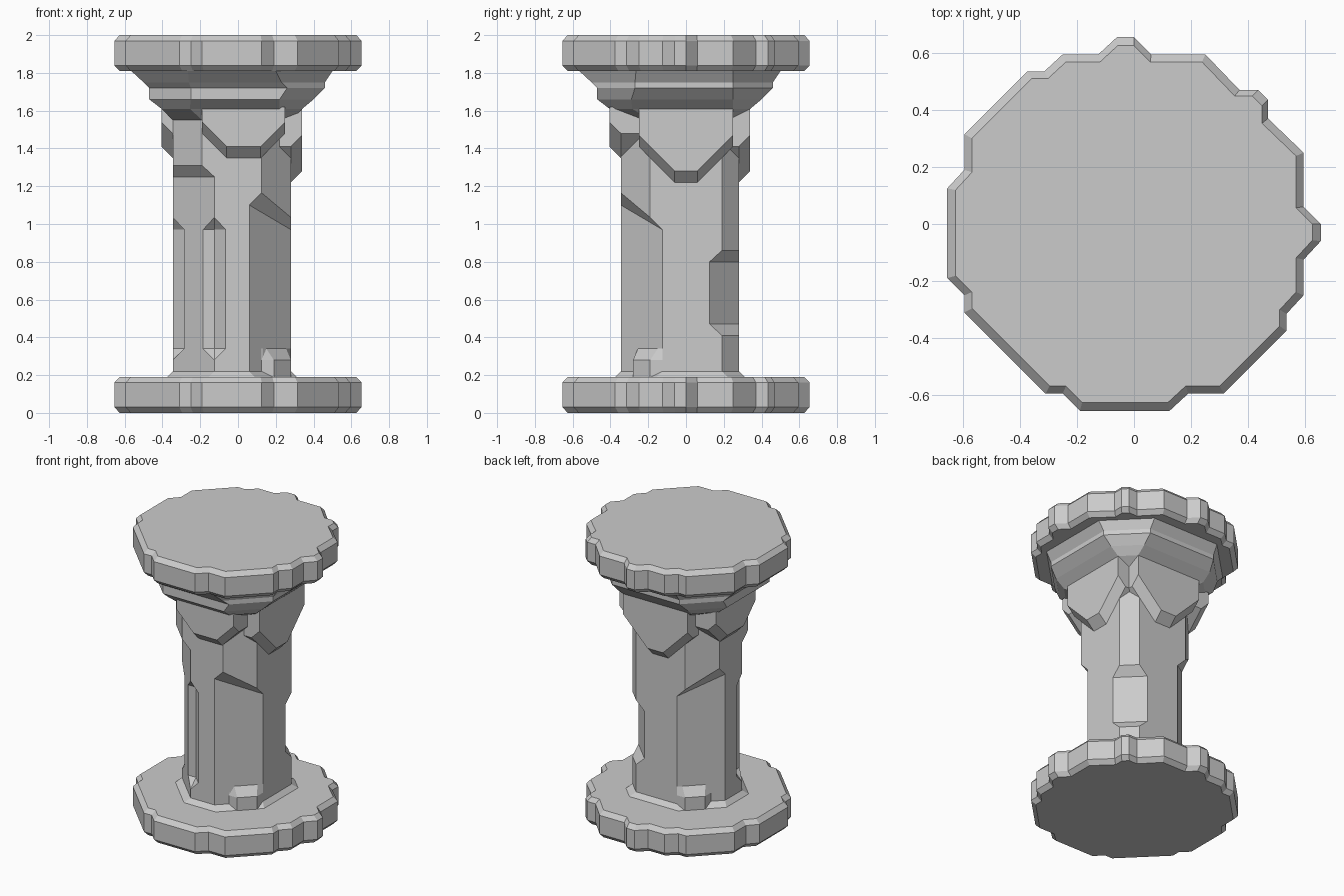
import bpy
import bmesh

if "Cube" in bpy.data.objects:
    bpy.data.objects.remove(bpy.data.objects["Cube"], do_unlink=True)

# One stone colour for everything
stone = bpy.data.materials.new("grey stone")
stone.use_nodes = True
GREY = (0.6, 0.6, 0.6, 1.0)
stone.diffuse_color = GREY
stone.node_tree.nodes["Principled BSDF"].inputs["Base Color"].default_value = GREY


def loft(name, rings):
    """Skin equal-length rings of points and cap both ends."""
    bm = bmesh.new()
    loops = [[bm.verts.new(p) for p in ring] for ring in rings]
    n = len(loops[0])
    for a, b in zip(loops, loops[1:]):
        for i in range(n):
            j = (i + 1) % n
            bm.faces.new((a[i], a[j], b[j], b[i]))
    bm.faces.new(loops[0])
    bm.faces.new(loops[-1])
    bmesh.ops.remove_doubles(bm, verts=bm.verts, dist=0.0005)
    bmesh.ops.recalc_face_normals(bm, faces=bm.faces)
    mesh = bpy.data.meshes.new(name)
    bm.to_mesh(mesh)
    bm.free()
    mesh.materials.append(stone)
    obj = bpy.data.objects.new(name, mesh)
    bpy.context.collection.objects.link(obj)
    return obj


def with_mirror(half):
    """Complete an outline that is symmetric about the x = y diagonal."""
    return half + [(p[1], p[0], *p[2:]) for p in reversed(half)]


# Notched round slabs at the foot and the top
outline = with_mirror([
    (.435, .47), (.37, .47), (.25, .595), (.06, .595), (0, .655), (-.06, .655),
    (-.125, .595), (-.25, .595), (-.315, .535), (-.375, .535), (-.595, .315),
    (-.595, .19), (-.655, .125), (-.655, -.19), (-.595, -.25), (-.595, -.31)])


def slab(name, z):
    steps = [(0, .955), (.03, 1), (.16, 1), (.19, .955)]
    loft(name, [[(x * s, y * s, z + h) for x, y in outline] for h, s in steps])


slab("base_slab", 0)
slab("top_slab", 1.81)


# Shaft: n and p are the reach to the minus and plus sides, then the corner
# chamfers; groove insets the front corner, tilt slants a side corner's step
def section(z, n, p, c_front, c_side, c_back, groove=0, tilt=0):
    f = c_front - n
    return with_mirror([
        (p - c_back, p, z), (c_side - n, p, z - tilt), (-n, p - c_side, z + tilt),
        (-n, f + groove, z), (groove - n, f, z), (groove - n, f - groove, z)])


N, P = .345, .28
loft("shaft", [
    section(.19, N + .03, P + .03, .22, .22, .09),
    section(.22, N, P, .22, .22, .09),
    section(.28, N, P, .22, .22, .09),
    section(.34, N, P, .22, .22, .09, .06),
    section(.41, N, P, .22, .22, .09, .06),
    section(.47, N, P, .22, .22, .155, .06),
    section(.80, N, P, .22, .22, .155, .06),
    section(.86, N, P, .22, .22, .09, .06),
    section(.97, N, P, .22, .22, .09, .06),
    section(1.035, N, P, .22, .22, .09, 0, .065),
    section(1.10, N, P, .22, .155, .09, 0, .065),
    section(1.25, N, P, .22, .155, .09),
    section(1.31, N, P, .155, .155, .09),
    section(1.55, N, P, .155, .155, .09),
    section(1.61, .405, .34, .15, .12, .09),
    section(1.66, .47, .40, .22, .18, .15),
    section(1.72, .47, .46, .22, .20, .21),
    section(1.75, .50, .46, .24, .23, .21),
    section(1.81, .565, .50, .30, .30, .25)])


# Pointed lobes under the capital, one on each main side
def lobe(name, side, reach, z0, centre, w0, w1, swap):
    def ring(depth, drop):
        low, high = z0 - drop, z0 - drop + w1 - w0
        shape = [(-w0, low), (w0, low), (w1, high), (w1, 1.62), (-w1, 1.62), (-w1, high)]
        pts = [(side * depth, centre + t, z) for t, z in shape]
        return [(y, x, z) for x, y, z in pts] if swap else pts
    loft(name, [ring(reach - .2, .06), ring(reach - .06, .06), ring(reach, 0)])


lobe("left_lobe", 1, .34, 1.28, 0, .06, .25, False)
lobe("back_lobe", 1, .34, 1.28, 0, .06, .25, True)
lobe("right_lobe", -1, .405, 1.41, .03, .09, .22, False)
lobe("front_lobe", -1, .405, 1.41, .03, .09, .22, True)

# Small sloped blocks at the foot of the two side corners
foot = [(.125, -.28), (.19, -.28), (.28, -.19), (.28, -.125)]
crest = [(.125, -.28), (.15, -.255), (.255, -.15), (.28, -.125)]
for name, swap in (("front_foot_block", False), ("back_foot_block", True)):
    rings = [[(x, y, z) for x, y in pts]
             for pts, z in ((foot, .18), (foot, .28), (crest, .34))]
    if swap:
        rings = [[(y, x, z) for x, y, z in ring] for ring in rings]
    loft(name, rings)
